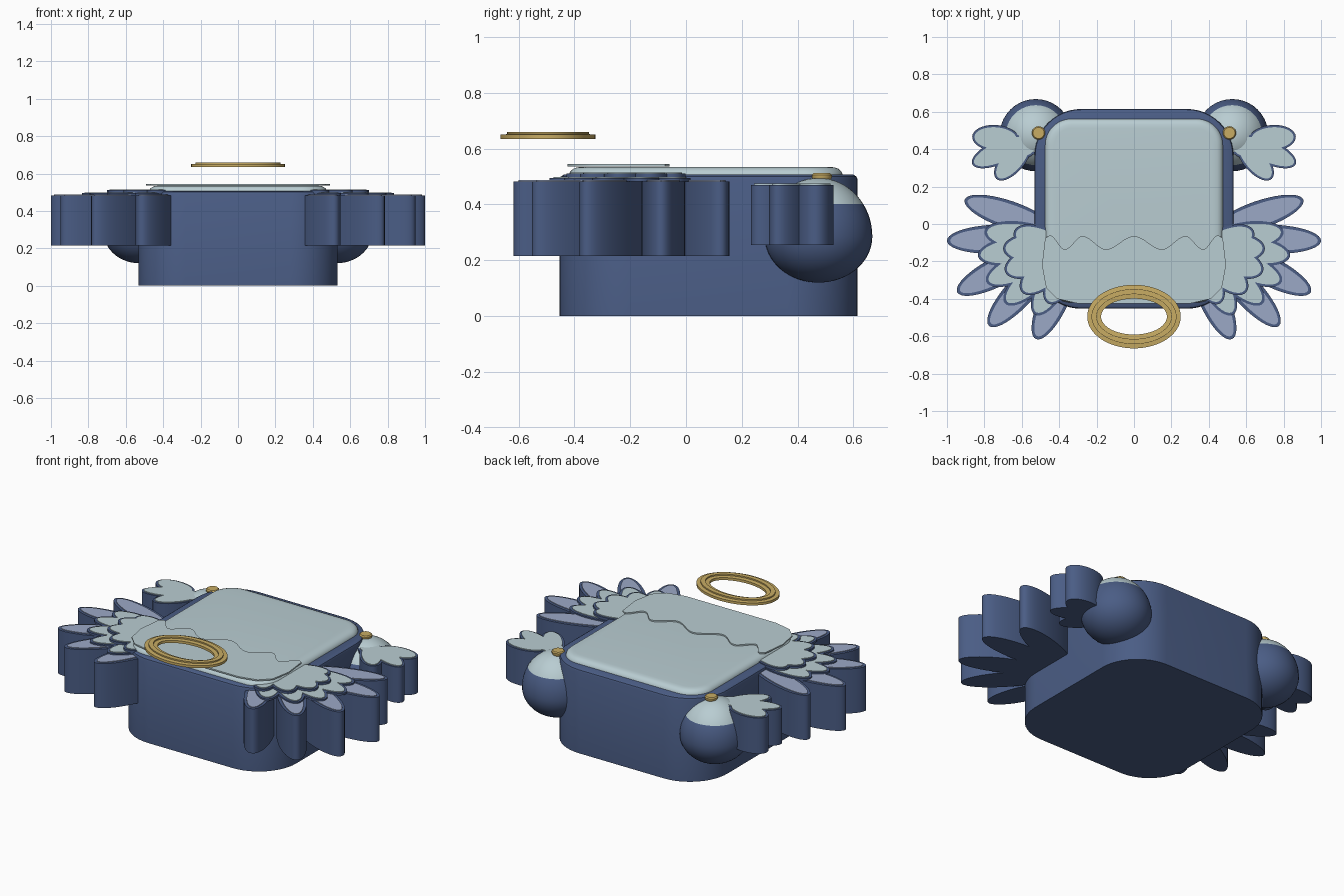
import bpy, bmesh, math
from math import cos, sin, pi, radians

if "Cube" in bpy.data.objects:
    bpy.data.objects.remove(bpy.data.objects["Cube"])


def material(name, rgb):
    m = bpy.data.materials.new(name)
    m.diffuse_color = (*rgb, 1)
    m.use_nodes = True
    m.node_tree.nodes["Principled BSDF"].inputs["Base Color"].default_value = m.diffuse_color
    return m


NAVY = material("navy", (0.069, 0.109, 0.235))
LIGHT = material("pale_teal", (0.485, 0.61, 0.645))
LILAC = material("lilac_grey", (0.33, 0.395, 0.565))
GOLD = material("gold", (0.578, 0.413, 0.127))


def finish(name, bm, *mats, angle=35):
    bmesh.ops.recalc_face_normals(bm, faces=bm.faces)
    me = bpy.data.meshes.new(name)
    bm.to_mesh(me)
    bm.free()
    ob = bpy.data.objects.new(name, me)
    bpy.context.collection.objects.link(ob)
    for m in mats:
        me.materials.append(m)
    bpy.ops.object.select_all(action='DESELECT')
    ob.select_set(True)
    bpy.context.view_layer.objects.active = ob
    bpy.ops.object.shade_smooth_by_angle(angle=radians(angle))
    return ob


def loft(bm, loops, closed=False):
    """Skin a stack of equal-length loops; cap the ends, or join last to first."""
    rows = [[bm.verts.new(p) for p in lp] for lp in loops]
    n = len(rows[0])
    pairs = list(zip(rows, rows[1:])) + ([(rows[-1], rows[0])] if closed else [])
    for a, b in pairs:
        for i in range(n):
            bm.faces.new((a[i], a[(i + 1) % n], b[(i + 1) % n], b[i]))
    if not closed:
        bm.faces.new(rows[0])
        bm.faces.new(rows[-1])


def rounded_rect(hx, y0, y1, r, inset, z, seg=12):
    pts = []
    corners = ((hx - r, y1 - r), (r - hx, y1 - r), (r - hx, y0 + r), (hx - r, y0 + r))
    for q, (cx, cy) in enumerate(corners):
        for i in range(seg + 1):
            a = (q + i / seg) * pi / 2
            pts.append((cx + (r - inset) * cos(a), cy + (r - inset) * sin(a), z))
    return pts


def ellipse(cx, cy, rx, ry, z, rot=0, side=1, n=40):
    pts = []
    for i in range(n):
        a = 2 * pi * i / n
        u, v = rx * cos(a), ry * sin(a)
        pts.append((side * (cx + u * cos(rot) - v * sin(rot)),
                    cy + u * sin(rot) + v * cos(rot), z))
    return pts


def petals(name, lobes, side, z0, z1, mat, inset=0.0):
    """Fan of elliptical lobes, each (tip x, tip y, angle, length, width)."""
    bm = bmesh.new()
    for tx, ty, ang, ln, w in lobes:
        a = radians(ang)
        cx, cy = tx - cos(a) * ln / 2, ty - sin(a) * ln / 2
        loft(bm, [ellipse(cx, cy, ln / 2 - inset, w / 2 - inset, z, a, side)
                  for z in (z0, z1)])
    finish(name, bm, mat)


# body block and raised pale top panel
bm = bmesh.new()
loft(bm, [rounded_rect(0.532, -0.453, 0.615, 0.25, i, z)
          for i, z in ((0, 0), (0, 0.49), (0.004, 0.5), (0.015, 0.507))])
finish("body", bm, NAVY)
bm = bmesh.new()
loft(bm, [rounded_rect(0.475, -0.42, 0.562, 0.14, i, z)
          for i, z in ((0, 0.49), (0, 0.506), (0.005, 0.518), (0.016, 0.528),
                       (0.03, 0.533), (0.05, 0.535))])
finish("top_panel", bm, LIGHT, angle=50)

# collar plate with a wavy back edge
half = [(0.45, -0.06), (0.475, -0.075), (0.492, -0.22), (0.47, -0.34), (0.41, -0.4), (0.3, -0.425)]
keys = [(-0.45, -0.06), (-0.37, -0.135), (-0.275, -0.065), (-0.15, -0.135), (0, -0.065),
        (0.15, -0.135), (0.275, -0.065), (0.37, -0.135), (0.45, -0.06)]
outline = half + [(-x, y) for x, y in reversed(half)]
for (xa, ya), (xb, yb) in zip(keys, keys[1:]):
    for i in range(1, 9):
        t = i / 8
        outline.append((xa + (xb - xa) * t, ya + (yb - ya) * (1 - cos(pi * t)) / 2))
outline.pop()
bm = bmesh.new()
loft(bm, [[(x, y, z) for x, y in outline] for z in (0.537, 0.545)])
finish("collar", bm, LIGHT)

# floating stepped ring
bm = bmesh.new()
profile = ((0.176, 0.635), (0.25, 0.635), (0.25, 0.65), (0.227, 0.652),
           (0.227, 0.66), (0.2, 0.66), (0.2, 0.652), (0.176, 0.65))
loft(bm, [ellipse(0, -0.495, r, r - 0.08, z, n=64) for r, z in profile], closed=True)
finish("ring", bm, GOLD)

# lobe tables for the right side: tip x, tip y, angle, length, width
feathers = [(0.905, 0.13, 19, 0.5, 0.15), (1.0, -0.09, -2, 0.52, 0.155),
            (0.945, -0.365, -27, 0.5, 0.155), (0.775, -0.545, -48, 0.5, 0.155),
            (0.525, -0.615, -65, 0.46, 0.155)]
mid = [(0.8, -0.04, 8, 0.4, 0.16), (0.835, -0.17, -8, 0.42, 0.16),
       (0.79, -0.31, -24, 0.42, 0.16), (0.69, -0.425, -42, 0.42, 0.16),
       (0.53, -0.485, -60, 0.4, 0.16)]
inner = [(0.64, -0.035, 25, 0.34, 0.17), (0.7, -0.13, 0, 0.36, 0.17),
         (0.69, -0.255, -20, 0.36, 0.17), (0.6, -0.365, -42, 0.36, 0.17),
         (0.46, -0.425, -62, 0.34, 0.16)]
hand = [(0.865, 0.468, 4, 0.25, 0.14), (0.865, 0.32, -24, 0.33, 0.13),
        (0.735, 0.24, -50, 0.27, 0.13), (0.69, 0.41, 0, 0.17, 0.12)]

for side, tag in ((1, "right"), (-1, "left")):
    # wing: thick feathers, then two scalloped layers with navy rims
    petals(f"feathers_{tag}", feathers, side, 0.215, 0.483, NAVY)
    petals(f"feather_tops_{tag}", feathers, side, 0.48, 0.487, LILAC, 0.017)
    petals(f"mid_scallop_rim_{tag}", mid, side, 0.483, 0.495, NAVY)
    petals(f"mid_scallop_{tag}", mid, side, 0.492, 0.499, LIGHT, 0.015)
    petals(f"inner_scallop_rim_{tag}", inner, side, 0.496, 0.511, NAVY)
    petals(f"inner_scallop_{tag}", inner, side, 0.508, 0.515, LIGHT, 0.013)

    # hand with pale top
    petals(f"hand_{tag}", hand, side, 0.255, 0.47, NAVY)
    petals(f"hand_top_{tag}", hand, side, 0.467, 0.475, LIGHT, 0.012)

    # shoulder ball, pale above a level line
    bm = bmesh.new()
    loops = []
    for i in range(1, 32):
        p = -pi / 2 + pi * i / 32
        z = 0.285 + sin(p) * (0.165 if p < 0 else 0.21)
        loops.append(ellipse(0.525, 0.475, 0.193 * cos(p), 0.193 * cos(p), z, side=side))
    loft(bm, loops)
    for f in bm.faces:
        f.material_index = int(f.calc_center_median().z > 0.4)
    finish(f"shoulder_{tag}", bm, NAVY, LIGHT)

    # gold button
    bm = bmesh.new()
    loft(bm, [ellipse(0.51, 0.487, r, r, z, side=side, n=24)
              for r, z in ((0.03, 0.485), (0.036, 0.498), (0.036, 0.506), (0.03, 0.512))])
    finish(f"button_{tag}", bm, GOLD)
